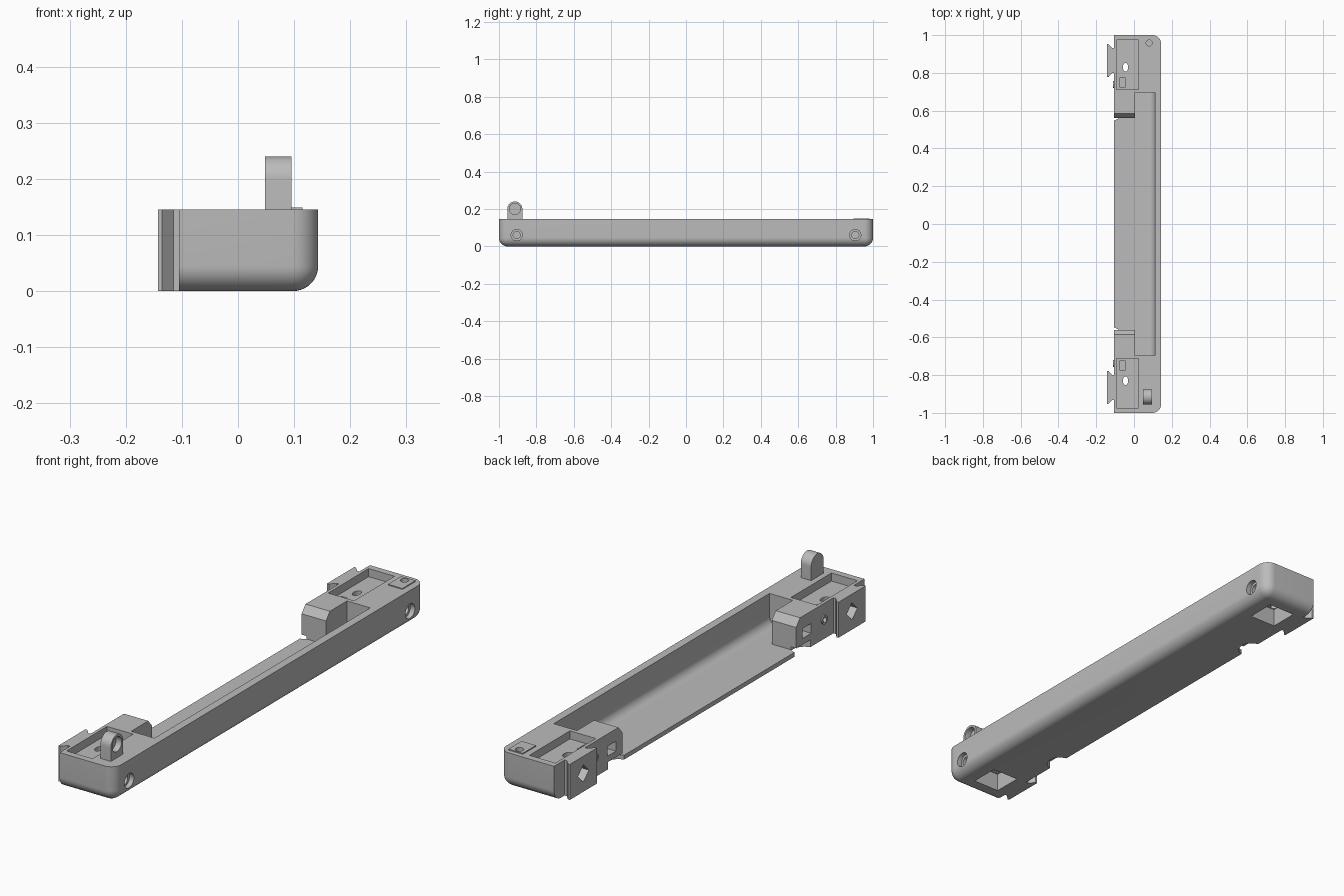
import bpy, bmesh, math
from mathutils import Matrix, Vector

if "Cube" in bpy.data.objects:
    bpy.data.objects.remove(bpy.data.objects["Cube"], do_unlink=True)

grey = bpy.data.materials.new("plain_grey")
grey.use_nodes = True
grey.diffuse_color = (0.5, 0.5, 0.5, 1)
grey.node_tree.nodes["Principled BSDF"].inputs["Base Color"].default_value = (0.5, 0.5, 0.5, 1)


def finish(name, bm):
    bmesh.ops.recalc_face_normals(bm, faces=bm.faces)
    mesh = bpy.data.meshes.new(name)
    bm.to_mesh(mesh)
    bm.free()
    mesh.materials.append(grey)
    ob = bpy.data.objects.new(name, mesh)
    bpy.context.collection.objects.link(ob)
    return ob


def box(name, lo, hi, radius=0, rounded=None):
    """Box between two corners; edges chosen by a rule are rounded."""
    bm = bmesh.new()
    bmesh.ops.create_cube(bm, size=1)
    lo, hi = Vector(lo), Vector(hi)
    for v in bm.verts:
        v.co = Vector([l + (h - l) * (c + 0.5) for l, h, c in zip(lo, hi, v.co)])
    if rounded:
        mid = (lo + hi) / 2
        edges = [e for e in bm.edges if rounded((e.verts[0].co + e.verts[1].co) / 2 - mid)]
        bmesh.ops.bevel(bm, geom=edges, offset=radius, segments=10, profile=0.5, affect='EDGES')
    return finish(name, bm)


def prism(name, points, direction):
    bm = bmesh.new()
    face = bm.faces.new([bm.verts.new(p) for p in points])
    out = bmesh.ops.extrude_face_region(bm, geom=[face])
    verts = [g for g in out["geom"] if isinstance(g, bmesh.types.BMVert)]
    bmesh.ops.translate(bm, verts=verts, vec=direction)
    return finish(name, bm)


def rod(name, centre, r1, r2, depth, axis='Z', scale_y=1, sides=32):
    bm = bmesh.new()
    bmesh.ops.create_cone(bm, cap_ends=True, segments=sides, radius1=r1, radius2=r2, depth=depth)
    turn = Matrix.Rotation(math.pi / 2, 4, 'Y') if axis == 'X' else Matrix.Identity(4)
    bm.transform(Matrix.Translation(centre) @ turn @ Matrix.Diagonal((1, scale_y, 1, 1)))
    return finish(name, bm)


def combine(target, other, operation='DIFFERENCE'):
    mod = target.modifiers.new("join", 'BOOLEAN')
    mod.operation, mod.solver, mod.object = operation, 'EXACT', other
    bpy.context.view_layer.objects.active = target
    bpy.ops.object.modifier_apply(modifier=mod.name)
    bpy.data.objects.remove(other, do_unlink=True)


LEFT, RIGHT, TOP = -0.105, 0.143, 0.145

# Main tray body with rounded outer and lower edges
body = box("tray_body", (LEFT, -1, 0), (RIGHT, 1, TOP), 0.045,
           lambda m: (m.x > 0.1 and abs(m.y) > 0.9) or (m.z < -0.05 and (m.x > 0.1 or abs(m.y) > 0.9)))

# Long bay, open on one side, leaving a chamfered block at each end
bay = box("bay_cutter", (-0.3, -0.695, 0.018), (0.11, 0.695, 0.3), 0.035,
          lambda m: m.x > 0.1 and m.z < -0.1)
for s in (-1, 1):
    block = [(-0.4, s * y, z) for y, z in
             ((0.56, -0.1), (0.56, 0.115), (0.585, TOP), (0.585, 0.4), (0.8, 0.4), (0.8, -0.1))]
    combine(bay, prism("end_block", block, (0.405, 0, 0)))
combine(body, bay)

for s in (-1, 1):
    # Dovetail rail
    rail = [(x, s * y, 0) for x, y in
            ((-0.09, 0.80), (-0.115, 0.80), (-0.135, 0.778), (-0.143, 0.778),
             (-0.143, 0.953), (-0.135, 0.953), (-0.115, 0.932), (-0.09, 0.932))]
    combine(body, prism("dovetail", rail, (0, 0, TOP)), 'UNION')
    # Small raised ring on the open side
    combine(body, rod("ring", (-0.1, s * 0.738, 0.08), 0.018, 0.018, 0.02, 'X'), 'UNION')

    def cut_box(lo, hi):
        y0, y1 = sorted((s * lo[1], s * hi[1]))
        combine(body, box("cutter", (lo[0], y0, lo[2]), (hi[0], y1, hi[2])))

    # Shallow top pocket, its slot and its oval hole
    cut_box((-0.092, 0.712, 0.112), (0.025, 0.973, 0.2))
    cut_box((-0.075, 0.722, 0.06), (-0.048, 0.775, 0.15))
    # Square pocket underneath
    cut_box((-0.06, 0.805, -0.1), (0.06, 0.925, 0.075))
    combine(body, rod("cutter", (-0.045, s * 0.83, 0.09), 0.014, 0.014, 0.1, scale_y=1.6))
    # Side window in the block and scoop under it
    cut_box((-0.2, 0.602, 0.055), (-0.055, 0.656, 0.095))
    combine(body, rod("cutter", (LEFT - 0.01, s * 0.6, -0.01), 0.052, 0.052, 0.08))
    # Round hole in the ring, diamond hole in the rail
    combine(body, rod("cutter", (-0.1, s * 0.738, 0.08), 0.011, 0.011, 0.06, 'X', sides=20))
    combine(body, rod("cutter", (-0.13, s * 0.865, 0.075), 0.035, 0.035, 0.07, 'X', sides=4))
    # Stepped screw holes on the rounded side
    combine(body, rod("cutter", (RIGHT, s * 0.905, 0.06), 0.03, 0.03, 0.04, 'X'))
    combine(body, rod("cutter", (RIGHT - 0.03, s * 0.905, 0.06), 0.019, 0.019, 0.05, 'X'))

# Raised label plate with a small round recess
combine(body, box("label_plate", (0.05, 0.895, 0.13), (0.115, 0.98, 0.149)), 'UNION')
combine(body, rod("cutter", (0.08, 0.958, 0.15), 0.016, 0.016, 0.03))

# Upright lug with a rounded top and a blind hole
arch = [(0.048, -0.875, 0.13), (0.048, -0.955, 0.13)]
arch += [(0.048, -0.915 - 0.04 * math.cos(a), 0.2 + 0.04 * math.sin(a))
         for a in (math.pi * i / 20 for i in range(21))]
lug = prism("upright_lug", arch, (0.047, 0, 0))
combine(lug, rod("cutter", (0.095, -0.915, 0.2), 0.03, 0.03, 0.05, 'X'))

for ob in (body, lug):
    bpy.ops.object.select_all(action='DESELECT')
    ob.select_set(True)
    bpy.context.view_layer.objects.active = ob
    bpy.ops.object.shade_smooth_by_angle(angle=math.radians(30))
